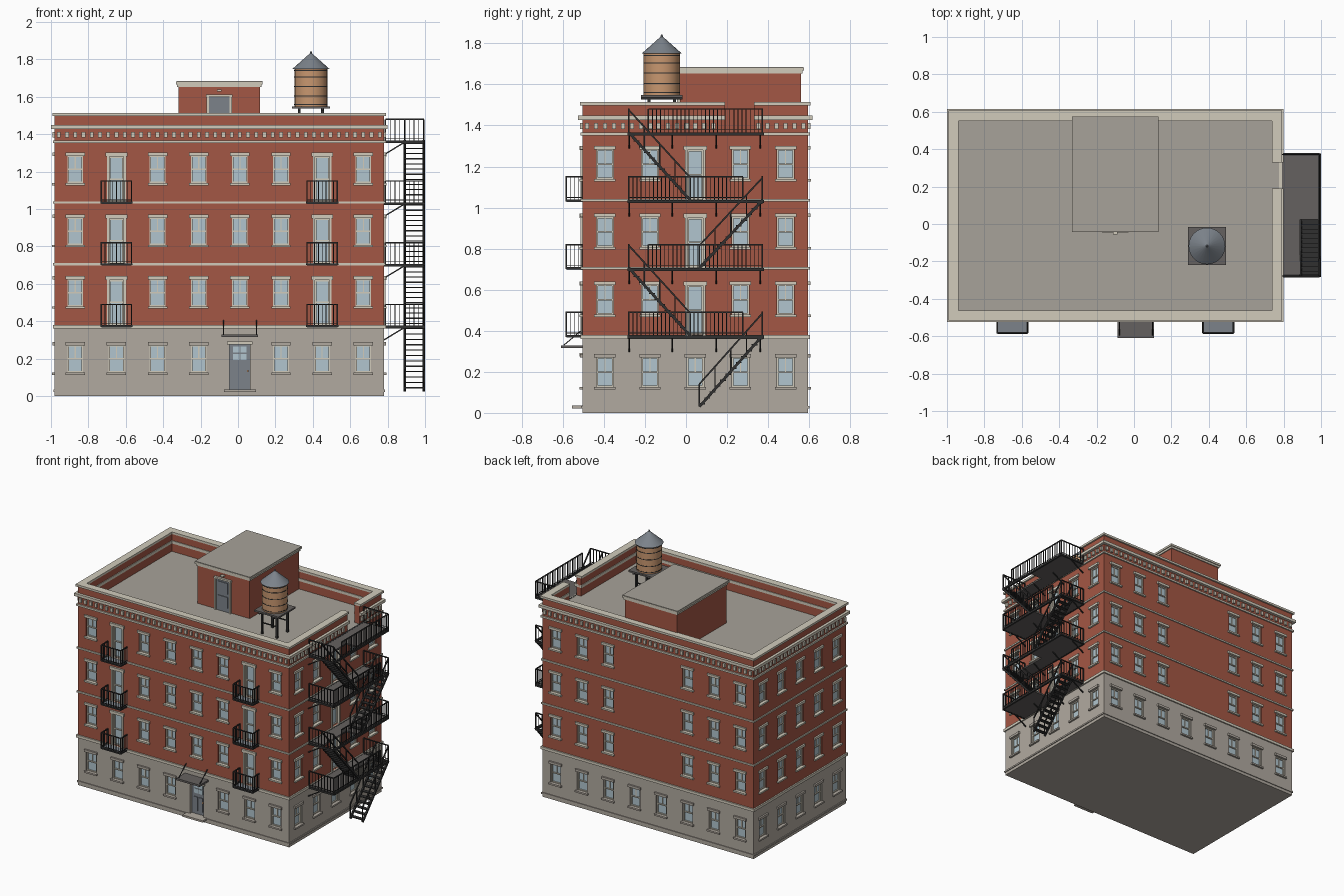
import bpy, bmesh, math
from collections import defaultdict
from mathutils import Matrix, Vector

if "Cube" in bpy.data.objects:
    bpy.data.objects.remove(bpy.data.objects["Cube"], do_unlink=True)


def material(name, r, g, b):
    m = bpy.data.materials.new(name)
    m.use_nodes = True
    m.diffuse_color = (r, g, b, 1)
    m.node_tree.nodes["Principled BSDF"].inputs["Base Color"].default_value = (r, g, b, 1)
    return m


brick = material("red_brick", 0.37, 0.095, 0.058)
stone = material("grey_stone", 0.44, 0.40, 0.35)
trim = material("pale_trim", 0.64, 0.60, 0.50)
roofing = material("roof_grey", 0.39, 0.365, 0.32)
glass = material("window_glass", 0.44, 0.56, 0.62)
iron = material("black_iron", 0.03, 0.03, 0.03)
grate = material("iron_grating", 0.13, 0.12, 0.115)
steel = material("blue_grey_steel", 0.2, 0.225, 0.255)
wood = material("tan_wood", 0.58, 0.31, 0.16)

parts = defaultdict(bmesh.new)
part_mats = {}
WORLD = Matrix.Identity(4)


def box(name, mat, x, y, z, frame=WORLD):
    """Box from three (low, high) ranges, added to a named part."""
    part_mats[name] = mat
    mid = Vector([(a + b) / 2 for a, b in (x, y, z)])
    size = Matrix.Diagonal([abs(b - a) for a, b in (x, y, z)] + [1])
    bmesh.ops.create_cube(parts[name], size=1, matrix=frame @ Matrix.Translation(mid) @ size)


def wall_box(name, mat, frame, u, d, z):
    """Box on a wall: u runs along it, d points outward."""
    box(name, mat, u, (-d[1], -d[0]), z, frame)


def bar(name, mat, p, q, t):
    p, q = Vector(p), Vector(q)
    rot = (q - p).to_track_quat('Z', 'Y').to_matrix().to_4x4()
    h, l = t / 2, (q - p).length / 2
    box(name, mat, (-h, h), (-h, h), (-l, l), Matrix.Translation((p + q) / 2) @ rot)


def cone(name, mat, r1, r2, z0, z1, centre, n=24):
    part_mats[name] = mat
    bmesh.ops.create_cone(parts[name], cap_ends=True, segments=n, radius1=r1, radius2=r2, depth=z1 - z0,
                          matrix=Matrix.Translation((*centre, (z0 + z1) / 2)))


# Wall layout: each side has its own frame and number of bays
BAY = 0.22
X0, X1, Y0, Y1 = -0.98, 0.78, -0.505, 0.595
CX, CY = (X0 + X1) / 2, (Y0 + Y1) / 2
FLOORS = (0.375, 0.705, 1.035)
ROOF = 1.365


def side(x, y, turn):
    return Matrix.Translation((x, y, 0)) @ Matrix.Rotation(math.radians(turn), 4, 'Z')


SIDES = {"front": (side(CX, Y0, 0), 8), "right": (side(X1, CY, 90), 5),
         "back": (side(CX, Y1, 180), 8), "left": (side(X0, CY, -90), 5)}

box("ground_floor_wall", stone, (X0, X1), (Y0, Y1), (0, 0.37))
box("upper_wall", brick, (X0, X1), (Y0, Y1), (0.37, 1.36))
box("roof_deck", roofing, (X0 + 0.001, X1 - 0.001), (Y0 + 0.001, Y1 - 0.001), (1.36, ROOF))


def ring(name, mat, out, inn, z, gap=False):
    """Band around the building, optionally open at the roof access."""
    for key, (f, bays) in SIDES.items():
        h = bays * BAY / 2
        e = h + out if bays == 8 else h - inn
        spans = [(-e, 0.145), (0.285, e)] if gap and key == "right" else [(-e, e)]
        for s in spans:
            wall_box(name, mat, f, s, (-inn, out), z)


ring("plinth_ledge", stone, 0.006, 0.005, (0.022, 0.034))
ring("ground_floor_band", trim, 0.01, 0.005, (0.36, 0.38))
for z in FLOORS[1:]:
    ring("floor_band", trim, 0.008, 0.005, (z - 0.006, z + 0.006))
ring("frieze_band", trim, 0.01, 0.005, (1.352, 1.366))
ring("parapet_wall", brick, 0, 0.038, (1.36, 1.5), True)
ring("cornice", trim, 0.02, 0.043, (1.427, 1.448), True)
ring("parapet_cap", trim, 0.012, 0.043, (1.498, 1.514), True)

# Dentil blocks below the cornice
for key, (f, bays) in SIDES.items():
    for i in range(bays * 5):
        u = (i + 0.5 - bays * 2.5) * BAY / 5
        if not (key == "right" and 0.13 < u < 0.3):
            wall_box("dentils", trim, f, (u - 0.01, u + 0.01), (-0.005, 0.012), (1.382, 1.412))


def opening_frame(f, u, w, z0, z1):
    """Cut opening with glass and a slim sash frame inside."""
    wall_box("cutter", None, f, (u - w, u + w), (-0.025, 0.03), (z0, z1))
    wall_box("window_panes", glass, f, (u - w, u + w), (-0.026, -0.018), (z0, z1))
    for s in (-1, 1):
        wall_box("sashes", trim, f, sorted((u + s * w, u + s * (w - 0.008))), (-0.022, -0.008), (z0, z1))
    for z in (z0 + 0.004, (z0 + z1) / 2, z1 - 0.004):
        wall_box("sashes", trim, f, (u - w, u + w), (-0.022, -0.01), (z - 0.004, z + 0.004))


def window(f, u, base, mat, kind):
    z0, z1 = base + 0.103, base + 0.25
    opening_frame(f, u, 0.042, z0, z1)
    wall_box("sashes", trim, f, (u - 0.003, u + 0.003), (-0.022, -0.013), ((z0 + z1) / 2, z1))
    wall_box(kind + "_lintels", mat, f, (u - 0.052, u + 0.052), (-0.005, 0.012), (z1 - 0.002, z1 + 0.016))
    wall_box(kind + "_sills", mat, f, (u - 0.052, u + 0.052), (-0.015, 0.014), (z0 - 0.011, z0 + 0.001))


def tall_door(f, u, base):
    z1 = base + 0.245
    opening_frame(f, u, 0.039, base + 0.006, z1)
    wall_box("door_surrounds", trim, f, (u - 0.058, u + 0.058), (-0.005, 0.014), (z1, z1 + 0.021))
    for s in (-1, 1):
        wall_box("door_surrounds", trim, f, sorted((u + s * 0.038, u + s * 0.05)), (-0.02, 0.008), (base, z1))


def railing(name, p, q, z, height=0.115, step=0.02):
    """Railing between two plan points."""
    p, q = Vector((*p, z)), Vector((*q, z))
    up = Vector((0, 0, height))
    bar(name, iron, p + up, q + up, 0.007)
    bar(name, iron, p + up * 0.12, q + up * 0.12, 0.004)
    n = max(2, round((q - p).length / step))
    for i in range(n + 1):
        a = p.lerp(q, i / n)
        bar(name, iron, a, a + up, 0.007 if i in (0, n) else 0.004)


def balcony(x, z):
    a, b, y = x - 0.081, x + 0.081, -0.583
    box("balcony_floors", steel, (a, b), (y, Y0), (z - 0.008, z + 0.004))
    for p, q in (((a, Y0), (a, y)), ((a, y), (b, y)), ((b, y), (b, Y0))):
        railing("balcony_railings", p, q, z)
        bar("balcony_railings", iron, (*p, z), (*q, z), 0.01)


# Fill every bay with its window or door
for key, (f, bays) in SIDES.items():
    for i in range(bays):
        u = (i - (bays - 1) / 2) * BAY
        if (key, i) != ("front", 4):
            window(f, u, 0.022, stone, "ground_window")
        for z in FLOORS:
            if (key == "front" and i in (1, 6)) or (key == "right" and i == 2):
                tall_door(f, u, z)
                if key == "front":
                    balcony(CX + u, z)
            elif not (key == "back" and i in (3, 4)):
                window(f, u, z, trim, "upper_window")

# Entrance with step, panelled door and hung canopy
f, u = SIDES["front"][0], BAY / 2
wall_box("cutter", None, f, (u - 0.055, u + 0.055), (-0.03, 0.03), (0.036, 0.277))
wall_box("entrance_door", steel, f, (u - 0.055, u + 0.055), (-0.031, -0.02), (0.036, 0.277))
for s in (-1, 1):
    for z in (0.192, 0.232):
        wall_box("entrance_door_panes", glass, f, sorted((u + s * 0.003, u + s * 0.036)), (-0.022, -0.017), (z, z + 0.034))
    wall_box("entrance_door_panels", steel, f, sorted((u + s * 0.005, u + s * 0.038)), (-0.022, -0.015), (0.06, 0.165))
wall_box("door_knob", wood, f, (u + 0.039, u + 0.047), (-0.022, -0.008), (0.13, 0.14))
wall_box("entrance_lintel", trim, f, (u - 0.068, u + 0.068), (-0.005, 0.014), (0.275, 0.292))
wall_box("entrance_step", stone, f, (u - 0.085, u + 0.085), (0, 0.05), (0.022, 0.036))
wall_box("canopy", grate, f, (u - 0.098, u + 0.098), (0, 0.105), (0.315, 0.329))
for x in (-0.077, 0.099):
    bar("canopy_rods", iron, (x, -0.595, 0.33), (x, Y0, 0.405), 0.005)

# Fire escape: platforms, brackets, railings and alternating stairs
XO, XS, YA, YB = 0.992, 0.887, -0.278, 0.372
for i, z in enumerate((*FLOORS, ROOF)):
    outward = i % 2 == 0
    solid = (YA, 0.065) if outward else (0.025, YB)
    box("escape_platforms", grate, (X1, XS), (YA, YB), (z - 0.012, z))
    box("escape_platforms", grate, (XS, XO), solid, (z - 0.012, z))
    for x in (X1 + 0.004, XO):
        bar("escape_railings", iron, (x, YA, z - 0.006), (x, YB, z - 0.006), 0.014)
    for y in (YA, YB):
        bar("escape_railings", iron, (X1, y, z - 0.006), (XO, y, z - 0.006), 0.014)
        railing("escape_railings", (X1 + 0.008, y), (XO, y), z, step=0.026)
    rail = (YA, YB - 0.095) if outward else (YA + 0.095, YB)
    railing("escape_railings", (XO, rail[0]), (XO, rail[1]), z)
    for y in (-0.276, -0.066, 0.147, 0.362):
        bar("escape_brackets", iron, (X1, y, z - 0.075), (XS, y, z - 0.01), 0.007)

    low = 0.03 if i == 0 else z - 0.33
    a, b = (0.065, YB) if outward else (0.022, YA)
    for x in (XS + 0.004, XO):
        foot, head = Vector((x, a, low)), Vector((x, b, z))
        up = Vector((0, 0, 0.11))
        bar("escape_stairs", iron, foot, head, 0.013)
        bar("escape_stairs", iron, foot + up, head + up, 0.008)
        for k in range(5):
            p = foot.lerp(head, k / 4)
            bar("escape_stairs", iron, p, p + up, 0.006)
    steps = 12
    for k in range(steps):
        t = (k + 0.5) / steps
        y, sz = a + (b - a) * t, low + (z - low) * t
        box("escape_treads", iron, (XS, XO), (y - 0.014, y + 0.014), (sz - 0.003, sz + 0.003))

# Roof stairhouse
box("stairhouse_wall", brick, (-0.318, 0.118), (-0.03, 0.56), (ROOF - 0.005, 1.66))
box("stairhouse_cornice", trim, (-0.325, 0.125), (-0.037, 0.567), (1.652, 1.667))
box("stairhouse_cap", trim, (-0.332, 0.132), (-0.044, 0.574), (1.667, 1.68))
box("stairhouse_roof", roofing, (-0.33, 0.13), (-0.042, 0.572), (1.68, 1.684))
box("stairhouse_door", steel, (-0.155, -0.045), (-0.036, -0.028), (ROOF, 1.6))
for z in (1.395, 1.5):
    box("stairhouse_door_panels", steel, (-0.14, -0.06), (-0.041, -0.03), (z, z + 0.085))
for x in (-0.168, -0.045):
    box("stairhouse_door_frame", trim, (x, x + 0.013), (-0.044, -0.028), (ROOF, 1.6))
box("stairhouse_door_frame", trim, (-0.17, -0.03), (-0.046, -0.028), (1.6, 1.613))
box("stairhouse_lamp", trim, (-0.113, -0.087), (-0.055, -0.028), (1.628, 1.638))

# Water tank on legs
tank = (0.39, -0.118)
for sx in (-1, 1):
    for sy in (-1, 1):
        x, y = tank[0] + sx * 0.062, tank[1] + sy * 0.062
        bar("tank_legs", iron, (x, y, ROOF), (x, y, 1.54), 0.014)
    x, y = tank[0] + sx * 0.062, tank[1] + sx * 0.062
    bar("tank_legs", iron, (x, tank[1] - 0.1, 1.532), (x, tank[1] + 0.1, 1.532), 0.012)
    bar("tank_legs", iron, (tank[0] - 0.062, y, 1.45), (tank[0] + 0.062, y, 1.45), 0.007)
box("tank_platform", grate, (0.288, 0.492), (-0.22, -0.016), (1.537, 1.549))
cone("tank_barrel", wood, 0.088, 0.088, 1.549, 1.752, tank)
for z in (1.56, 1.605, 1.655, 1.705, 1.74):
    cone("tank_hoops", iron, 0.0895, 0.0895, z - 0.0025, z + 0.0025, tank)
cone("tank_roof", steel, 0.098, 0.006, 1.75, 1.832, tank)
cone("tank_finial", steel, 0.007, 0.004, 1.828, 1.843, tank, 8)

# Turn every part into an object
made = {}
for name, bm in parts.items():
    me = bpy.data.meshes.new(name)
    bm.to_mesh(me)
    bm.free()
    if part_mats[name]:
        me.materials.append(part_mats[name])
    made[name] = bpy.data.objects.new(name, me)
    bpy.context.collection.objects.link(made[name])


def activate(ob):
    bpy.ops.object.select_all(action='DESELECT')
    ob.select_set(True)
    bpy.context.view_layer.objects.active = ob


# Cut the window and door recesses, then drop the cutter
cutter = made["cutter"]
cutter.hide_render = True
for name in ("ground_floor_wall", "upper_wall"):
    activate(made[name])
    mod = made[name].modifiers.new("openings", 'BOOLEAN')
    mod.operation, mod.solver, mod.object = 'DIFFERENCE', 'EXACT', cutter
    bpy.ops.object.modifier_apply(modifier=mod.name)
bpy.data.objects.remove(cutter, do_unlink=True)

for name in ("tank_barrel", "tank_hoops", "tank_roof"):
    activate(made[name])
    bpy.ops.object.shade_smooth_by_angle(angle=math.radians(35))
